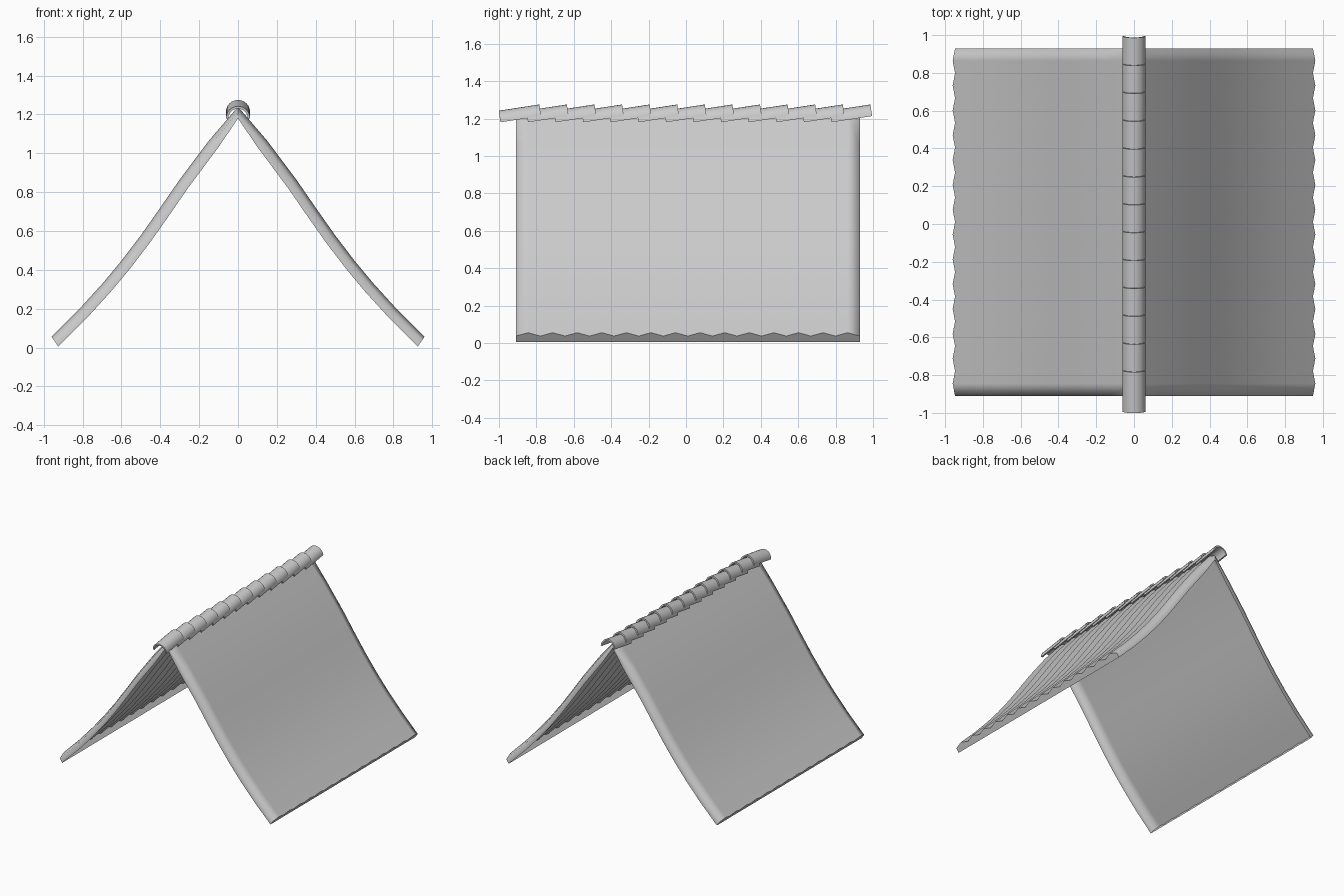
import bpy, bmesh, math
from mathutils import Vector

if "Cube" in bpy.data.objects:
    bpy.data.objects.remove(bpy.data.objects["Cube"])

# outer roof slope (x, z) from ridge to eave
PROFILE = [(0.0, 1.24), (0.15, 1.065), (0.3, 0.865), (0.4, 0.72), (0.5, 0.578),
           (0.6, 0.447), (0.7, 0.327), (0.82, 0.195), (0.96, 0.055)]
Y0, Y1, WAVES = -0.91, 0.93, 14
RIB, DEPTH = 0.022, 0.06


def add_object(name, bm):
    mesh = bpy.data.meshes.new(name)
    bm.to_mesh(mesh)
    bm.free()
    obj = bpy.data.objects.new(name, mesh)
    bpy.context.collection.objects.link(obj)
    return obj


def inset(i, d):
    """Profile point i moved inward by d along the slope normal."""
    a, b = PROFILE[max(i - 1, 0)], PROFILE[min(i + 1, len(PROFILE) - 1)]
    n = Vector((a[1] - b[1], b[0] - a[0])).normalized()
    if i == 0:
        n = Vector((0, 1))
    if i == len(PROFILE) - 1:
        n = Vector((0.57, 0.82))
    return Vector(PROFILE[i]) - n * d


def roof_panel(name, side):
    bm = bmesh.new()
    cols = 2 * WAVES + 1
    # each row: folded-down edge, zigzag sheet, folded-down edge
    section = [(Y0, DEPTH)]
    section += [(Y0 + (Y1 - Y0) * j / (cols - 1), 0 if j % 2 else RIB) for j in range(cols)]
    section += [(Y1, DEPTH)]
    rows = []
    for i in range(len(PROFILE)):
        row = []
        for y, d in section:
            p = inset(i, d)
            row.append(bm.verts.new((side * p.x, y, p.y)))
        rows.append(row)
    for r, s in zip(rows, rows[1:]):
        for j in range(len(section) - 1):
            f = [r[j], s[j], s[j + 1], r[j + 1]]
            bm.faces.new(f if side > 0 else f[::-1])
    for f in bm.faces:
        f.smooth = True
    # eave end, closing the zigzag down to a straight lower edge
    k = len(PROFILE) - 1
    low = inset(k, DEPTH)
    top = [bm.verts.new(v.co) for v in rows[-1][1:-1]]
    bot = [bm.verts.new((side * low.x, v.co.y, low.y)) for v in top]
    for j in range(len(top) - 1):
        f = [top[j], bot[j], bot[j + 1], top[j + 1]]
        bm.faces.new(f if side > 0 else f[::-1])
    return add_object(name, bm)


roof_panel("right_roof_panel", 1)
roof_panel("left_roof_panel", -1)

# overlapping half-round ridge tiles, each tilted up toward the back
N, R, RI, SEG = 13, 0.062, 0.05, 12
for t in range(N):
    bm = bmesh.new()
    y = -1.0 + t * 0.1475
    rings = []
    for dy, dz in ((0, 1.18), (0.225, 1.213)):
        for r in (R, RI):
            ring = []
            for s in range(SEG + 1):
                a = math.pi * s / SEG
                h = r * math.sin(a)
                ring.append(bm.verts.new((r * math.cos(a), y + dy - h * 0.15, dz + h))
                            if dy else
                            bm.verts.new((r * math.cos(a), y + max(0, 0.008 - h * 0.15), dz + h)))
            rings.append(ring)
    fo, fi, bo, bi = rings
    for a, b in ((fo, bo), (bo, bi), (bi, fi), (fi, fo)):
        for s in range(SEG):
            bm.faces.new((a[s], b[s], b[s + 1], a[s + 1]))
    for s in (0, SEG):
        bm.faces.new((fo[s], fi[s], bi[s], bo[s]))
    bmesh.ops.recalc_face_normals(bm, faces=bm.faces)
    obj = add_object(f"ridge_tile_{t + 1}", bm)
    bpy.ops.object.select_all(action='DESELECT')
    obj.select_set(True)
    bpy.context.view_layer.objects.active = obj
    bpy.ops.object.shade_smooth_by_angle(angle=math.radians(40))
